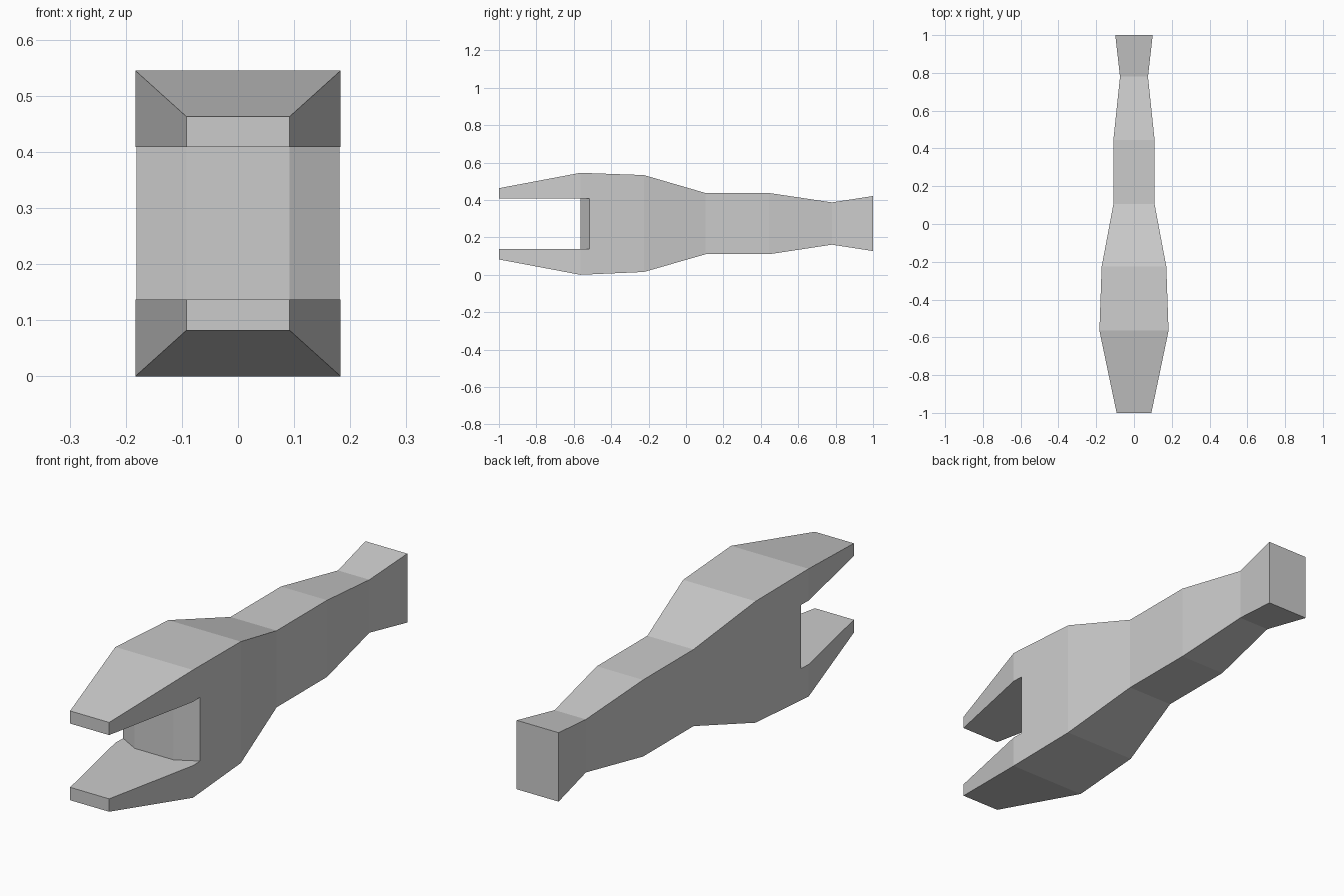
import bpy, bmesh

if "Cube" in bpy.data.objects:
    bpy.data.objects.remove(bpy.data.objects["Cube"])


def make_object(name, bm):
    bmesh.ops.recalc_face_normals(bm, faces=bm.faces)
    mesh = bpy.data.meshes.new(name)
    bm.to_mesh(mesh)
    bm.free()
    obj = bpy.data.objects.new(name, mesh)
    bpy.context.collection.objects.link(obj)
    return obj


def loft(name, rings):
    bm = bmesh.new()
    loops = [[bm.verts.new(p) for p in ring] for ring in rings]
    n = len(loops[0])
    for a, b in zip(loops, loops[1:]):
        for i in range(n):
            j = (i + 1) % n
            bm.faces.new((a[i], a[j], b[j], b[i]))
    bm.faces.new(loops[0])
    bm.faces.new(loops[-1])
    return make_object(name, bm)


# Body stations: y, half width, bottom z, top z
stations = [
    (-1.0, 0.092, 0.082, 0.463),
    (-0.565, 0.183, 0.0, 0.545),
    (-0.225, 0.171, 0.015, 0.533),
    (0.105, 0.109, 0.11, 0.437),
    (0.445, 0.109, 0.11, 0.437),
    (0.78, 0.074, 0.161, 0.387),
    (1.0, 0.099, 0.127, 0.421),
]
body = loft("forked_handle", [
    [(-w, y, lo), (w, y, lo), (w, y, hi), (-w, y, hi)]
    for y, w, lo, hi in stations])

# Jaw opening, with a bevelled back wall
plan = [(-0.3, -1.2), (0.3, -1.2), (0.3, -0.449), (0.092, -0.565),
        (-0.092, -0.565), (-0.3, -0.449)]
cutter = loft("jaw_cutter", [[(x, y, z) for x, y in plan]
                             for z in (0.137, 0.409)])
cutter.hide_render = True

mod = body.modifiers.new("jaw_opening", 'BOOLEAN')
mod.operation = 'DIFFERENCE'
mod.solver = 'EXACT'
mod.object = cutter
bpy.context.view_layer.objects.active = body
bpy.ops.object.modifier_apply(modifier=mod.name)
bpy.data.objects.remove(cutter)
